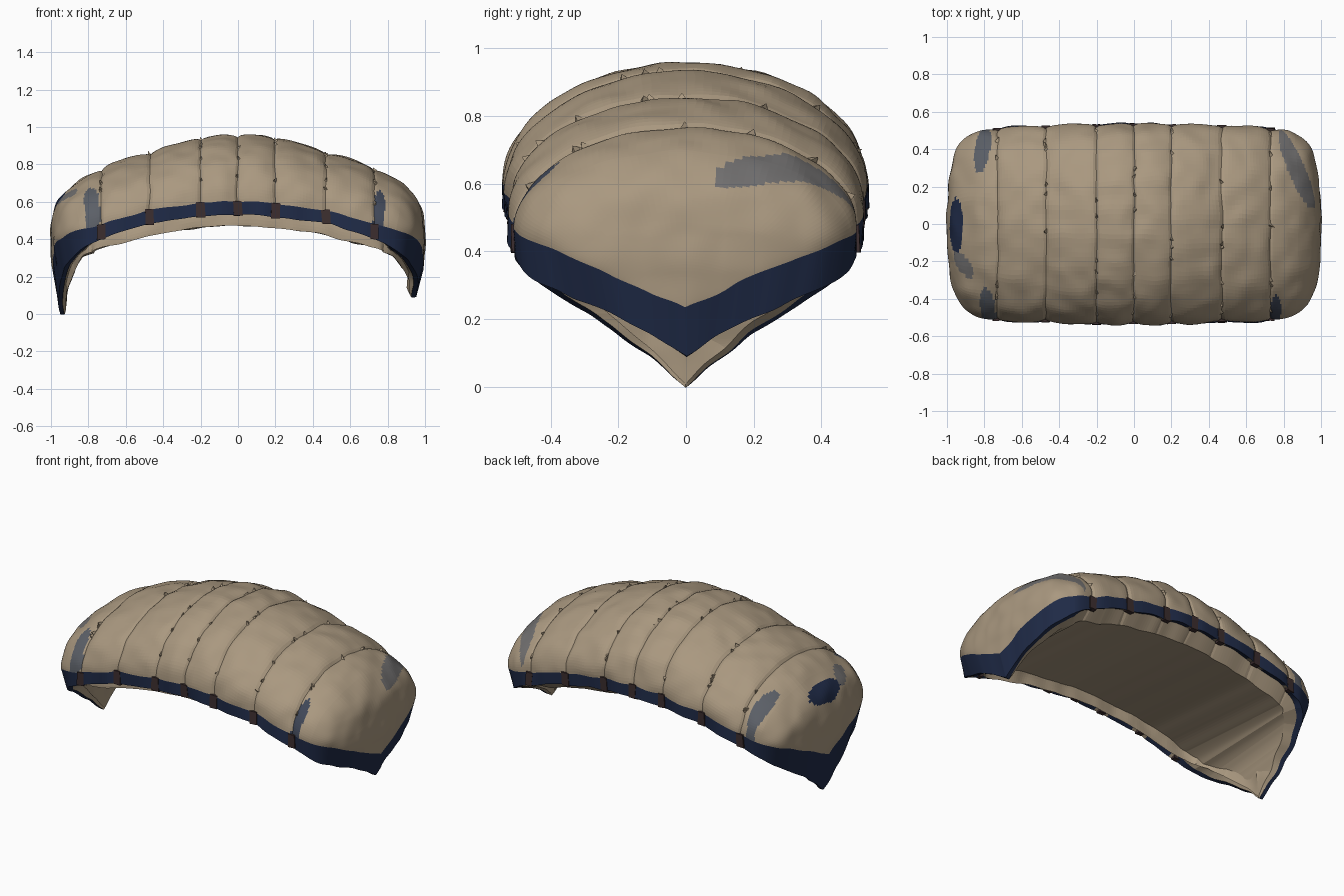
import bpy, bmesh, math, random
from mathutils import Vector, noise

random.seed(4)
cube = bpy.data.objects.get("Cube")
if cube:
    bpy.data.objects.remove(cube, do_unlink=True)


def material(name, rgb):
    m = bpy.data.materials.new(name)
    m.use_nodes = True
    m.diffuse_color = (*rgb, 1)
    m.node_tree.nodes["Principled BSDF"].inputs["Base Color"].default_value = (*rgb, 1)
    return m


TAN, NAVY, FADED, WORN, DUSK, BROWN = range(6)
MATS = [material("tan canvas", (.40, .315, .215)), material("navy hem", (.014, .024, .064)),
        material("faded blue", (.105, .115, .135)), material("worn grey", (.165, .16, .16)),
        material("dusky blue", (.05, .062, .095)), material("dark brown", (.045, .027, .028))]

# Half the cross-sections: spine x z, hem top x y z, hem bottom x y z
HALF = [(0, .94, 0, .52, .60, 0, .52, .53),
        (.2, .925, .2, .52, .59, .2, .52, .52),
        (.47, .85, .47, .51, .55, .47, .51, .48),
        (.73, .765, .73, .5, .48, .73, .5, .40),
        (.88, .675, .85, .47, .45, .84, .46, .345),
        (.965, .59, .925, .42, .42, .9, .4, .295),
        (.995, .49, .97, .32, .38, .94, .29, .23),
        (1, .37, .99, .17, .31, .96, .15, .15),
        (.99, .23, .99, 0, .23, .95, 0, .045)]
LAST, SUB, ARC = len(HALF) - 1, 16, 64


def station(k):
    k = max(-LAST, min(LAST, k))
    s = list(HALF[abs(k)])
    side = -1 if k < 0 else 1
    for i in (0, 2, 5):
        s[i] *= side
    s[7] += side * .045 * max(0, abs(k) - 5) / 3   # one tip hangs lower
    return s


def section(u):
    """Smoothly interpolated section values and panel puff at u."""
    k = min(math.floor(u), LAST - 1)
    f = u - k
    a, b, c, d = (station(k + j) for j in (-1, 0, 1, 2))
    s = [q + f / 2 * (r - p + f * (2 * p - 5 * q + 4 * r - t + f * (3 * (q - r) + t - p)))
         for p, q, r, t in zip(a, b, c, d)]
    w = abs(u)
    if w < 3:
        puff = math.sqrt(abs(math.sin(math.pi * w)))
    elif w < 4:
        puff = math.sqrt(math.sin(math.pi * (w - 3) / 2))
    else:
        puff = max(0, 1 - (w - 4) / 2)
    return s, puff * .02


def rough(p):
    return p + noise.noise_vector(p * 9) * .009


def outer(u, t):
    (xs, zs, xr, yr, zr, *_), puff = section(u)
    c, s = math.cos(t), math.sin(t)
    return Vector((xr + (xs - xr) * c, (yr + puff) * s, zr + (zs - zr + puff) * c))


def hem(u, side, row):
    """Row 0 hem top, 1 hem bottom, 2 recess, 3 lower lip."""
    (_, _, xr, yr, zr, xb, yb, zb), puff = section(u)
    if row == 0:
        return Vector((xr, side * (yr + puff), zr))
    p = Vector((xb, side * (yb + puff), zb))
    end = max(0, min(1, abs(u) - 3))
    tip = min(1, (LAST - abs(u)) / 2)
    if row == 2:
        p = Vector((xb * (1 - .025 * end), p.y * .93, zb + .015 * (1 - end)))
    if row == 3:
        drop = .07 * min(1, 2 * max(0, 1 - abs(u) / 5))
        p = Vector((xb * (1 - end * (.03 + .045 * tip)), yb * .84, zb + .01 - drop))
    return p


def lining_point(u, t):
    (xs, zs, *_), _ = section(u)
    lip = hem(u, 1, 3)
    c, s = math.cos(t), math.sin(t)
    top = max(zs - .085 - .045 * max(0, 1 - abs(u) / 6), lip.z)
    return Vector((lip.x + (xs * .915 - lip.x) * c, lip.y * s, lip.z + (top - lip.z) * c))


def link(name, bm):
    me = bpy.data.meshes.new(name)
    bm.to_mesh(me)
    bm.free()
    for m in MATS:
        me.materials.append(m)
    ob = bpy.data.objects.new(name, me)
    bpy.context.collection.objects.link(ob)


US = [i / SUB for i in range(-LAST * SUB, LAST * SUB + 1)]


def sheet(name, func, cols, rule, away, ref):
    """Grid surface over u and the columns, facing away from or toward ref."""
    bm = bmesh.new()
    grid = [[bm.verts.new(rough(func(u, c))) for c in cols] for u in US]
    for i in range(len(US) - 1):
        for j in range(len(cols) - 1):
            f = bm.faces.new((grid[i][j], grid[i + 1][j], grid[i + 1][j + 1], grid[i][j + 1]))
            f.material_index = rule(f.calc_center_median(), abs(US[i] + .5 / SUB), j)
    bmesh.ops.remove_doubles(bm, verts=bm.verts, dist=.0003)
    bm.normal_update()
    facing = sum(f.normal.dot(f.calc_center_median() - Vector(ref)) * f.calc_area() for f in bm.faces)
    if (facing > 0) != away:
        bmesh.ops.reverse_faces(bm, faces=bm.faces)
    link(name, bm)


# Stains on the canvas: centre x y, radii x y, tilt, colour
STAINS = [(-.78, -.46, .04, .12, .15, FADED), (.755, -.48, .03, .1, -.1, DUSK),
          (-.81, .4, .04, .13, -.15, FADED), (.87, .29, .045, .23, .4, WORN),
          (-.91, -.22, .035, .08, .6, WORN), (-.95, -.01, .035, .15, 0, NAVY)]


def canvas_rule(c, u, j):
    for x, y, rx, ry, tilt, mat in STAINS:
        dx, dy = c.x - x, c.y - y
        a = dx * math.cos(tilt) + dy * math.sin(tilt)
        b = dy * math.cos(tilt) - dx * math.sin(tilt)
        if (a / rx) ** 2 + (b / ry) ** 2 < 1 and c.z > .42:
            return mat
    return TAN


def lip_rule(c, u, j):
    pocket = u < 3 and .2 < u % 1 < .8
    return NAVY if j == 0 and (pocket or u > 3) else TAN


# Canvas, lining, hems and lips
angles = [math.pi * (i / ARC - .5) for i in range(ARC + 1)]
sheet("canopy", outer, angles, canvas_rule, True, (0, 0, .3))
sheet("lining", lining_point, angles, lambda c, u, j: TAN, False, (0, 0, .3))
for side, label in ((-1, "front"), (1, "back")):
    sheet(label + "_hem", lambda u, r: hem(u, side, r), (0, 1),
          lambda c, u, j: NAVY, True, (0, 0, .4))
    sheet(label + "_lip", lambda u, r: hem(u, side, r), (1, 2, 3), lip_rule, True, (0, 0, .9))

# Brown ties over the hem at every seam
for side, label in ((-1, "front"), (1, "back")):
    for k in range(-3, 4):
        top, low = hem(k, side, 0), hem(k, side, 1)
        bm = bmesh.new()
        bmesh.ops.create_cube(bm, size=1)
        for v in bm.verts:
            v.co = rough(Vector((v.co.x * .045, v.co.y * .03, v.co.z * .08)) + (top + low) / 2)
        for f in bm.faces:
            f.material_index = BROWN
        link(f"{label}_tie_{k + 4}", bm)

# Torn canvas scraps along the seams
bm = bmesh.new()
for k in range(-3, 4):
    for _ in range(7):
        t = random.uniform(-1.3, 1.3)
        p = rough(outer(k, t))
        out = Vector((random.uniform(-.6, .6), math.sin(t), math.cos(t))).normalized()
        along = Vector((random.uniform(-.5, .5), math.cos(t), -math.sin(t))).normalized()
        across = out.cross(along)
        base = [p - out * .012 + along * a + across * b
                for a, b in ((.025, 0), (-.02, .015), (-.02, -.015))]
        vs = [bm.verts.new(q) for q in base + [p + out * .022]]
        for tri in ((0, 1, 2), (0, 1, 3), (1, 2, 3), (2, 0, 3)):
            bm.faces.new([vs[i] for i in tri])
bmesh.ops.recalc_face_normals(bm, faces=bm.faces)
link("seam_scraps", bm)
